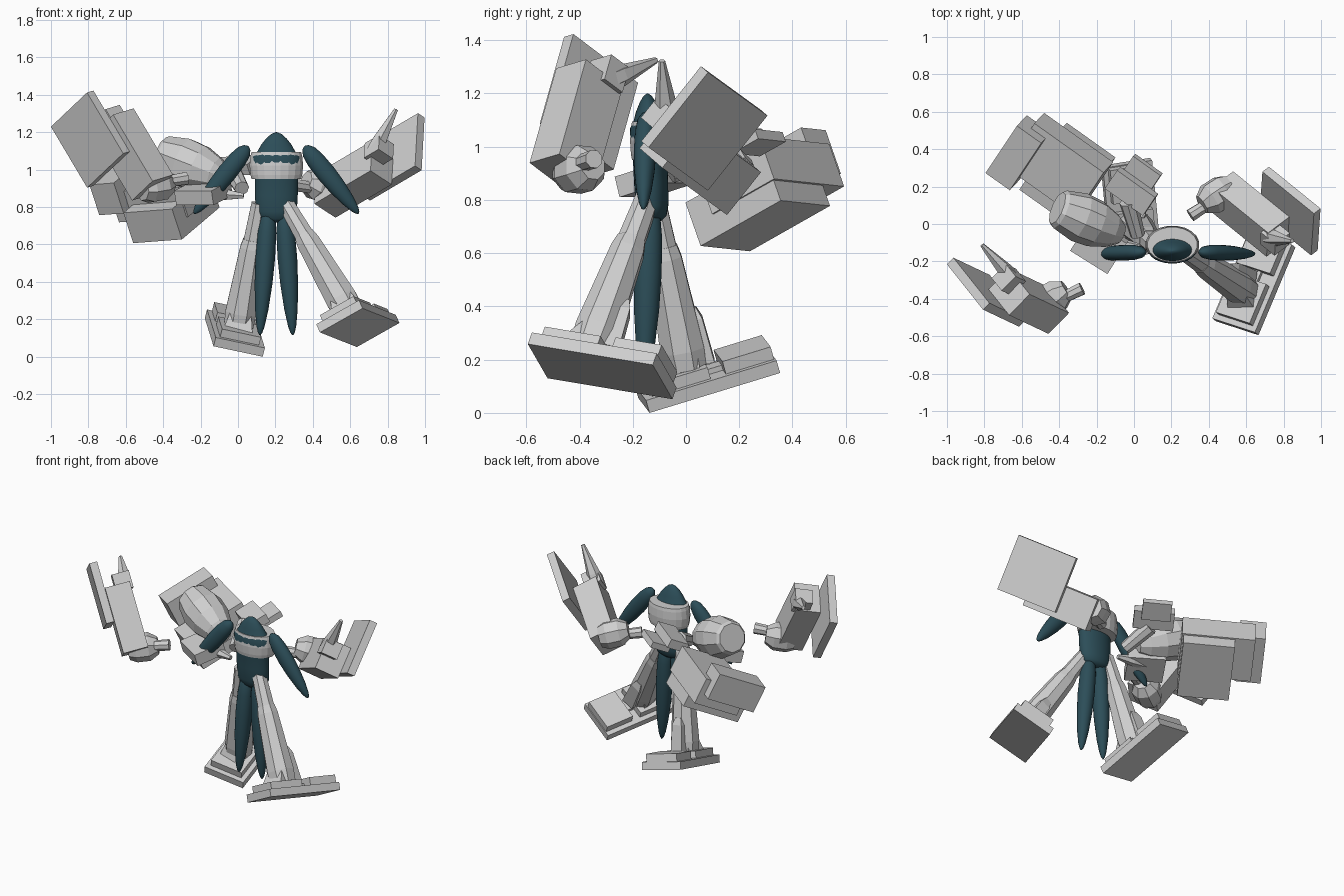
import bpy, bmesh, math
from mathutils import Vector, Matrix

old = bpy.data.objects.get("Cube")
if old:
    bpy.data.objects.remove(old, do_unlink=True)


def material(name, rgb):
    m = bpy.data.materials.new(name)
    m.use_nodes = True
    m.diffuse_color = (*rgb, 1)
    m.node_tree.nodes["Principled BSDF"].inputs["Base Color"].default_value = (*rgb, 1)
    return m


GREY = material("light grey armour", (0.62, 0.62, 0.62))
TEAL = material("dark teal body", (0.025, 0.075, 0.098))


def finish(name, bm, mat, smooth=False):
    bmesh.ops.recalc_face_normals(bm, faces=bm.faces)
    for f in bm.faces:
        f.smooth = smooth
    me = bpy.data.meshes.new(name)
    bm.to_mesh(me)
    bm.free()
    me.materials.append(mat)
    ob = bpy.data.objects.new(name, me)
    bpy.context.collection.objects.link(ob)
    return ob


def frame(origin, p, q, sign=1):
    """Right-angled frame; sign -1 gives the mirrored one."""
    a = Vector(p).normalized()
    b = Vector(q)
    b = (b - a * b.dot(a)).normalized()
    c = a.cross(b) * sign
    m = Matrix((a, b, c)).transposed().to_4x4()
    m.translation = Vector(origin)
    return m


def block(name, m, lo, hi):
    """Box between two corners given in frame m."""
    lo, hi = Vector(lo), Vector(hi)
    bm = bmesh.new()
    bmesh.ops.create_cube(bm, size=1)
    for v in bm.verts:
        v.co = m @ Vector([(lo[i] + hi[i]) / 2 + v.co[i] * (hi[i] - lo[i]) for i in range(3)])
    return finish(name, bm, GREY)


def lathe(name, a, b, profile, seg=8, mat=GREY, smooth=False, flat=1.0):
    """Turned shape along a-b; profile holds (position, radius) pairs."""
    a, b = Vector(a), Vector(b)
    axis = b - a
    side = axis.cross(Vector((0, 1, 0))).normalized()
    deep = side.cross(axis).normalized() * flat
    bm = bmesh.new()
    rings = []
    for t, r in profile:
        c = a + axis * t
        angles = [2 * math.pi * (i + 0.5) / seg for i in range(seg)]
        rings.append([bm.verts.new(c + (side * math.cos(k) + deep * math.sin(k)) * r) for k in angles])
    for r0, r1 in zip(rings, rings[1:]):
        for i in range(seg):
            j = (i + 1) % seg
            bm.faces.new((r0[i], r0[j], r1[j], r1[i]))
    bm.faces.new(rings[0])
    bm.faces.new(rings[-1])
    return finish(name, bm, mat, smooth)


# Dark inner body, with head, arms and legs
CX, CY = 0.205, -0.125
lathe("body", (CX, CY, 0.72), (CX, CY - 0.02, 1.2),
      [(0, .06), (.04, .095), (.12, .11), (.3, .115), (.5, .116), (.6, .126), (.73, .128),
       (.79, .1), (.86, .082), (.93, .055), (.98, .028), (1, .004)], 32, TEAL, True, 0.56)
SPINDLE = [(0, .005), (.02, .022), (.08, .04), (.2, .05), (.4, .053), (.6, .048),
           (.8, .036), (.93, .022), (.98, .012), (1, .003)]
for side, word in ((1, "left"), (-1, "right")):
    lathe(word + "_inner_arm", (CX + .15 * side, -.15, 1.125), (CX + .44 * side, -.16, .765),
          SPINDLE, 20, TEAL, True, 0.8)
    lathe(word + "_inner_leg", (CX + .04 * side, -.135, .8), (CX + .088 * side, -.157, .115),
          SPINDLE, 20, TEAL, True)

# Chest band
lathe("chest_band", (CX, -.11, .95), (CX, -.11, 1.095),
      [(0, .134), (.15, .14), (.5, .145), (.85, .14), (1, .134)], 20, GREY, False, 0.7)


# Floating gauntlets: plate, forearm, spike and fist
def gauntlet(word, m):
    def at(u, v, n):
        return m @ Vector((u, v, n))
    block(word + "_shield_plate", m, (0, 0, -.05), (.39, .36, 0))
    block(word + "_forearm", m, (.175, .19, 0), (.6, .395, .16))
    block(word + "_spike_base", m, (.1, .2, .07), (.21, .3, .18))
    lathe(word + "_spike", at(.18, .25, .14), at(-.01, .08, .17),
          [(0, .045), (.25, .043), (1, .012)], 6)
    lathe(word + "_fist", at(.57, .25, .05), at(.6, .28, .23),
          [(0, .07), (.25, .09), (.7, .09), (1, .055)])
    lathe(word + "_thumb", at(.59, .3, .17), at(.62, .335, .295), [(0, .032), (1, .036)])


gauntlet("left", frame((.962, .056, 1.302), (-.28, .227, -.165), (-.02, -.225, -.29)))
gauntlet("right", frame((-.966, -.18, 1.24), (.19, -.09, -.32), (.2, -.246, .17), -1))


# Armoured legs and feet
def leg(word, m, hip):
    hip = Vector(hip)
    ankle = m @ Vector((.137, .19, .09))
    heel = m.to_3x3() @ Vector((0, 1, 0))
    knee = hip.lerp(ankle, .3)
    block(word + "_sole", m, (0, 0, 0), (.272, .515, .05))
    block(word + "_heel_block", m, (.03, .03, .05), (.245, .26, .095))
    block(word + "_toe_block", m, (.03, .32, .05), (.245, .51, .1))
    block(word + "_foot_strip", m, (.1, .24, .05), (.175, .34, .07))
    lathe(word + "_thigh", hip, knee.lerp(ankle, .1), [(0, .046), (1, .057)])
    lathe(word + "_shin", knee, ankle, [(0, .058), (.1, .068), (.85, .09), (1, .085)])
    lathe(word + "_ankle", ankle.lerp(knee, .14), m @ Vector((.137, .16, .05)),
          [(0, .08), (1, .115)], 4)
    lathe(word + "_calf_plate", hip.lerp(ankle, .68) + heel * .06, ankle + heel * .07,
          [(0, .03), (.2, .05), (1, .06)], 4)


leg("left", frame((.438, -.52, .13), (.23, -.075, .13), (.207, .458, -.07)), (.255, -.14, .82))
leg("right", frame((.132, -.137, .0), (-.268, -.043, .057), (-.04, .49, .148), -1),
    (.115, -.125, .82))

# Tilted rear pack
E, F = (.26, -.185, .02), (.2, .3, .17)
pack = frame((-.56, .24, .607), E, F)
block("pack_main", pack, (0, 0, 0), (.32, .4, .18))
block("pack_side", pack, (-.19, .04, .16), (-.03, .375, .34))
block("pack_rear", pack, (-.125, .1, .085), (.33, .41, .262))

# Lower slab beside the body
slab = frame((-.33, -.125, .81), (.2, -.125, .0), (.2, .3, .1))
block("hip_slab", slab, (0, 0, 0), (.235, .2, .08))

# Barrel
lathe("barrel", (-.41, .085, 1.085), (-.07, -.055, .955),
      [(0, .092), (.05, .108), (.35, .135), (.6, .128), (.85, .095), (1, .055)], 10)

# Raised slabs behind the shoulders and their links
back = frame((-.013, .175, 1.02), E, F)
block("back_slab", back, (-.125, -.065, -.03), (.125, .065, .03))
block("back_slab_lower", back, (-.1, .03, -.07), (.08, .16, -.03))
lathe("back_link", (-.03, .12, .99), (.02, -.06, .9), [(0, .05), (1, .04)])
lathe("side_claw", (-.24, -.09, .88), (.03, -.12, .86),
      [(0, .02), (.2, .035), (.6, .035), (1, .015)], 6)
